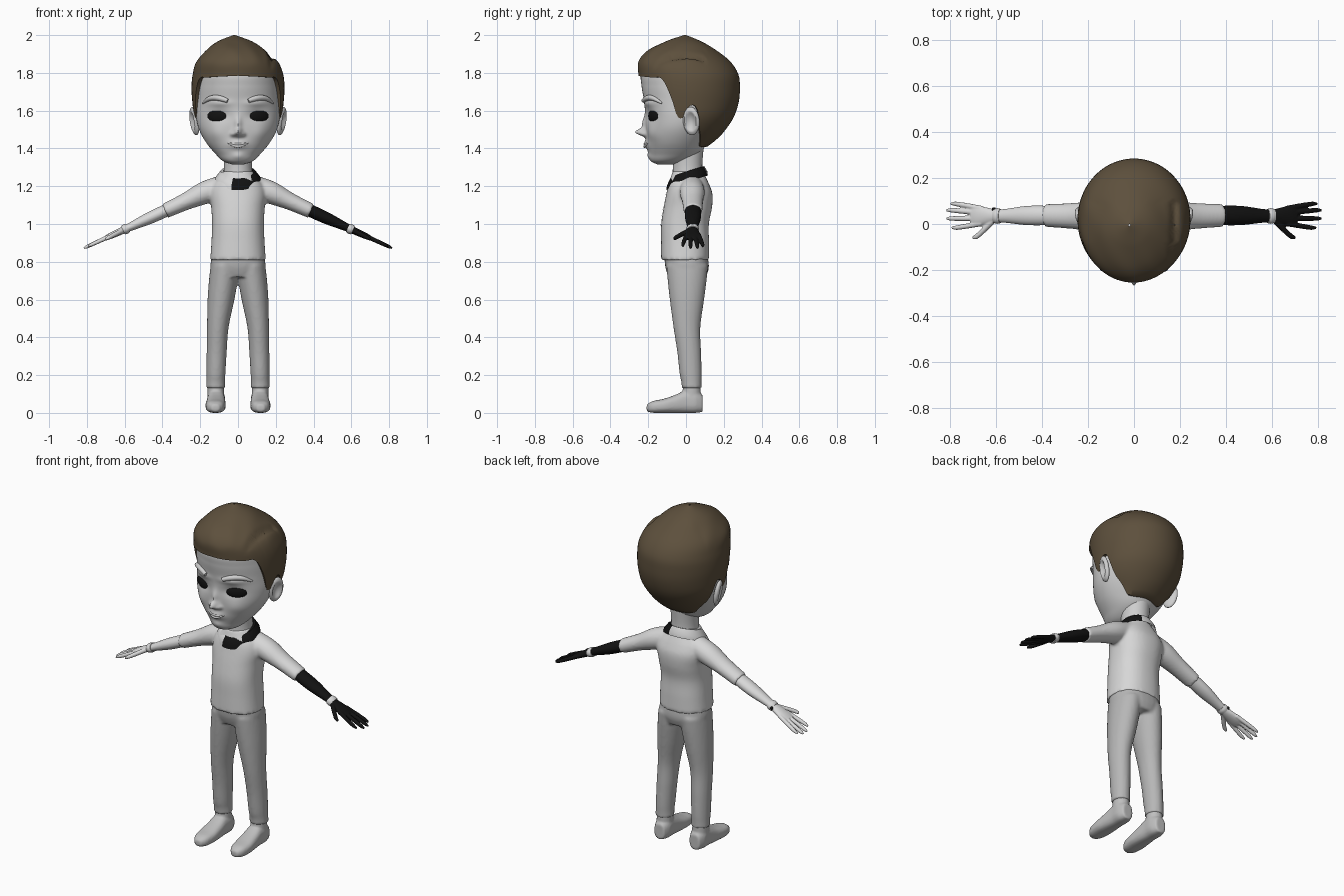
import bpy, bmesh, math
from mathutils import Vector, Matrix

if "Cube" in bpy.data.objects:
    bpy.data.objects.remove(bpy.data.objects["Cube"])


def material(name, r, g, b):
    m = bpy.data.materials.new(name)
    m.use_nodes = True
    m.diffuse_color = (r, g, b, 1)
    m.node_tree.nodes["Principled BSDF"].inputs["Base Color"].default_value = (r, g, b, 1)
    return m


SKIN = material("skin grey", .62, .62, .62)
ARM = material("arm pale grey", .7, .7, .7)
SHIRT = material("shirt pale grey", .68, .68, .68)
TROUSERS = material("trouser grey", .47, .47, .47)
SHOES = material("shoe grey", .52, .52, .52)
BLACK = material("black", .006, .006, .006)
HAIR = material("hair brown", .11, .08, .046)
X, Y, Z = Vector((1, 0, 0)), Vector((0, 1, 0)), Vector((0, 0, 1))


def interp(rows, s):
    """Smooth curve through rows whose first column is the key."""
    last = len(rows) - 1
    i = max(0, min(last - 1, sum(r[0] <= s for r in rows) - 1))
    o, p, q, n = rows[max(i - 1, 0)], rows[i], rows[i + 1], rows[min(i + 2, last)]
    h = q[0] - p[0]
    t = (s - p[0]) / h
    out = []
    for k in range(1, len(p)):
        m0 = (q[k] - o[k]) / (q[0] - o[0]) * h
        m1 = (n[k] - p[k]) / (n[0] - p[0]) * h
        out.append((2*t**3 - 3*t*t + 1) * p[k] + (t**3 - 2*t*t + t) * m0
                   + (3*t*t - 2*t**3) * q[k] + (t**3 - t*t) * m1)
    return out


def skin_rings(bm, rings, caps=True):
    loops = [[bm.verts.new(p) for p in ring] for ring in rings]
    n = len(loops[0])
    for a, b in zip(loops, loops[1:]):
        for i in range(n):
            j = (i + 1) % n
            bm.faces.new((a[i], a[j], b[j], b[i]))
    if caps:
        bm.faces.new(loops[0])
        bm.faces.new(loops[-1])


def tube(bm, rows, origin=Vector(), u=X, v=Y, w=Z, n=32, steps=16, power=2):
    """Rows: distance along w, offsets along u and v, radii along u and v."""
    def sup(c):
        return math.copysign(abs(c) ** (2 / power), c)
    rings = []
    for k in range(steps + 1):
        s = rows[0][0] + (rows[-1][0] - rows[0][0]) * k / steps
        ou, ov, a, b = interp(rows, s)
        rings.append([origin + w * s + u * (ou + a * sup(math.cos(t))) + v * (ov + b * sup(math.sin(t)))
                      for t in (2 * math.pi * i / n for i in range(n))])
    skin_rings(bm, rings)


def finish(name, bm, mats, voxel=0, smooth=3):
    bmesh.ops.recalc_face_normals(bm, faces=bm.faces)
    me = bpy.data.meshes.new(name)
    bm.to_mesh(me)
    bm.free()
    ob = bpy.data.objects.new(name, me)
    bpy.context.collection.objects.link(ob)
    for m in mats:
        me.materials.append(m)
    bpy.ops.object.select_all(action='DESELECT')
    ob.select_set(True)
    bpy.context.view_layer.objects.active = ob
    bpy.ops.object.shade_smooth_by_angle(angle=.8)
    if voxel:
        r = ob.modifiers.new("blend", 'REMESH')
        r.mode, r.voxel_size, r.use_smooth_shade = 'VOXEL', voxel, True
        f = ob.modifiers.new("soften", 'SMOOTH')
        f.factor, f.iterations = .5, smooth
    return ob


def ball(name, mat, place):
    bm = bmesh.new()
    bmesh.ops.create_uvsphere(bm, u_segments=32, v_segments=20, radius=1, matrix=place)
    return finish(name, bm, [mat])


def stroke(name, mat, pts, depth):
    """Tapered rounded stroke through points (x, y, z, thickness)."""
    cu = bpy.data.curves.new(name, 'CURVE')
    cu.dimensions, cu.bevel_depth, cu.use_fill_caps = '3D', depth, True
    sp = cu.splines.new('NURBS')
    sp.points.add(len(pts) - 1)
    sp.use_endpoint_u, sp.order_u = True, 3
    for p, (x, y, z, r) in zip(sp.points, pts):
        p.co, p.radius = (x, y, z, 1), r
    cu.materials.append(mat)
    bpy.context.collection.objects.link(bpy.data.objects.new(name, cu))


# Head: rows are height, half width, front y, back y
HEAD = [(1.315, .03, -.15, -.05), (1.33, .075, -.182, .0), (1.37, .118, -.195, .07),
        (1.43, .168, -.207, .11), (1.5, .206, -.213, .15), (1.57, .222, -.215, .19),
        (1.65, .222, -.222, .22), (1.73, .217, -.235, .23), (1.8, .205, -.235, .22),
        (1.88, .16, -.17, .15), (1.93, .05, -.06, .06)]
# Face relief: x, z, push, spread in x, spread in z
RELIEF = [(0, 1.485, -.052, .02, .02), (0, 1.53, -.018, .018, .04), (.027, 1.475, -.018, .013, .012),
          (.1, 1.575, .014, .05, .03), (.1, 1.64, -.01, .06, .018), (0, 1.42, -.016, .045, .024),
          (0, 1.36, -.01, .035, .02), (.12, 1.48, -.008, .045, .04)]


def relief(x, z):
    return sum(d * math.exp(-((abs(x) - px) / sx) ** 2 - ((z - pz) / sz) ** 2)
               for px, pz, d, sx, sz in RELIEF)


def face_y(x, z):
    a, yf, yb = interp(HEAD, z)
    c = math.sqrt(max(0, 1 - (x / a) ** 2))
    return (yf + yb) / 2 - (yb - yf) / 2 * c + min(1, 2 * c) * relief(x, z)


bm = bmesh.new()
rings = []
for k in range(101):
    z = 1.315 + .615 * k / 100
    a, yf, yb = interp(HEAD, z)
    ring = []
    for i in range(160):
        t = 2 * math.pi * i / 160
        x, c = a * math.sin(t), math.cos(t)
        ring.append((x, face_y(x, z) if c > 0 else (yf + yb) / 2 - (yb - yf) / 2 * c, z))
    rings.append(ring)
skin_rings(bm, rings)
finish("head", bm, [SKIN])

bm = bmesh.new()
tube(bm, [(1.2, 0, .01, .085, .085), (1.3, 0, .008, .074, .078), (1.42, 0, .01, .08, .085)])
finish("neck", bm, [SKIN])

# Hair: a shell from the hairline (degrees from the front, height) up to the crown
HAIRLINE = [(0, 1.785), (45, 1.775), (58, 1.765), (68, 1.66), (73, 1.575), (82, 1.565), (88, 1.62),
            (97, 1.62), (105, 1.53), (116, 1.43), (130, 1.41), (180, 1.41)]
CROWN = [(1.4, .12, -.05, .1), (1.45, .155, -.12, .165), (1.5, .198, -.19, .21), (1.57, .23, -.215, .255),
         (1.65, .242, -.235, .28), (1.72, .246, -.245, .285), (1.79, .24, -.252, .278),
         (1.86, .215, -.25, .235), (1.92, .155, -.2, .16), (1.97, .085, -.1, .075), (2, .004, -.01, 0)]


def hair_point(deg, k, shrink=1):
    low = interp(HAIRLINE, min(deg, 360 - deg))[0]
    z = low + (2 - low) * math.sin(math.pi / 2 * k / 40)
    a, yf, yb = interp(CROWN, z)
    t = math.radians(deg)
    up = max(0, z - 1.8) / .2
    x = a * shrink * math.sin(t) - .02 * up
    y = (yf + yb) / 2 - (yb - yf) / 2 * shrink * math.cos(t)
    if y < .1 and up > 0:      # side parting and combed waves
        z -= min(1, 4 * up) * (.018 * math.exp(-((x - .175) / .014) ** 2)
                               + .004 * math.sin(50 * x + 30 * y) * (1 - up))
    return x, y, z


bm = bmesh.new()
skin_rings(bm, [[hair_point(3 * i, 0, .9) for i in range(120)]]
           + [[hair_point(3 * i, k) for i in range(120)] for k in range(41)], caps=False)
bmesh.ops.remove_doubles(bm, verts=bm.verts, dist=.0001)
finish("hair", bm, [HAIR])

# Mouth
for part, drop, size in (("upper_lip", .0, .8), ("lower_lip", -.014, 1)):
    stroke(part, SKIN, [(x, face_y(x, 1.42) + .001, 1.422 + drop * (1 - abs(x) / .06) + 3 * x * x, r * size)
                        for x, r in ((-.058, .3), (-.03, .8), (0, 1), (.03, .8), (.058, .3))], .008)

# Torso, sleeves and arms share one straight arm axis on each side
bm = bmesh.new()
tube(bm, [(.81, 0, -.005, .147, .127), (.9, 0, -.005, .141, .127), (1, 0, -.005, .137, .126),
          (1.09, 0, .01, .142, .128), (1.16, 0, .018, .15, .122), (1.21, 0, .015, .135, .108),
          (1.25, 0, .012, .1, .092), (1.28, 0, .01, .08, .08)], power=2.3, n=48, steps=30)
FINGERS = [(.068, .088, .765), (.048, .06, .785), (.024, .024, .785), (.002, -.016, .76)]
for side, word in ((1, "left"), (-1, "right")):
    frame = dict(origin=Vector((.1 * side, 0, 1.2)), u=Y,
                 v=Vector((.416 * side, 0, .909)), w=Vector((.909 * side, 0, -.416)))
    tube(bm, [(-.03, .03, -.01, .06, .06), (.08, .033, 0, .066, .06), (.19, .035, 0, .056, .046),
              (.315, .037, 0, .05, .039)], **frame)

    # Forearm, palm, fingers and thumb
    arm = bmesh.new()
    tube(arm, [(.27, .037, 0, .042, .033), (.4, .037, 0, .042, .032), (.54, .035, 0, .028, .02),
               (.6, .035, 0, .038, .018), (.645, .036, 0, .047, .015), (.67, .036, 0, .042, .011)],
         steps=30, **frame)
    for start, tip, end in FINGERS:
        tube(arm, [(.62, start, 0, .012, .012), (end - .02, tip, 0, .01, .01),
                   (end + .004, tip, 0, .005, .005)], n=16, **frame)
    tube(arm, [(.56, .02, 0, .018, .014), (.64, -.05, -.004, .014, .011),
               (.665, -.06, -.005, .007, .006)], n=16, **frame)
    finish(word + "_arm", arm, [BLACK if side > 0 else ARM], voxel=.004, smooth=2)

    band = bmesh.new()
    tube(band, [(.53, .035, 0, .031, .024), (.545, .035, 0, .034, .027), (.56, .035, 0, .031, .024)],
         steps=8, **frame)
    finish(word + "_wristband", band, [SHIRT])

    # Ear: dished ellipsoid leaning outward
    ear = bmesh.new()
    bmesh.ops.create_uvsphere(ear, u_segments=32, v_segments=24, radius=1)
    for v in ear.verts:
        if v.co.x > 0:
            v.co.x -= 1.2 * max(0, 1 - (v.co.y ** 2 + v.co.z ** 2) / .5)
    ear.transform(Matrix.Diagonal((side, 1, 1, 1)) @ Matrix.Translation((.231, .028, 1.545))
                  @ Matrix.Rotation(-.35, 4, 'Z') @ Matrix.Rotation(.16, 4, 'Y')
                  @ Matrix.Diagonal((.02, .046, .076, 1)))
    finish(word + "_ear", ear, [SKIN])

    # Eye and eyebrow
    ball(word + "_eye", BLACK, Matrix.Translation((.11 * side, face_y(.11, 1.572) + .007, 1.572))
         @ Matrix.Rotation(.47 * side, 4, 'Z') @ Matrix.Diagonal((.059, .02, .037, 1)))
    stroke(word + "_eyebrow", SKIN, [(x * side, face_y(x, z) - .006, z, r) for x, z, r in
           ((.055, 1.652, .8), (.09, 1.666, 1.1), (.135, 1.67, 1), (.165, 1.658, .8), (.186, 1.64, .35))], .014)

    # Shoe
    shoe = bmesh.new()
    tube(shoe, [(-.208, .12 * side, .026, .02, .018), (-.18, .12 * side, .031, .042, .03),
                (-.12, .119 * side, .037, .053, .037), (-.06, .117 * side, .047, .051, .047),
                (0, .116 * side, .06, .047, .06), (.05, .116 * side, .06, .047, .06),
                (.088, .116 * side, .05, .032, .045)], u=X, v=Z, w=Y, power=2.6, steps=30)
    tube(shoe, [(.05, .117 * side, .03, .045, .05), (.17, .117 * side, .03, .043, .046)])
    finish(word + "_shoe", shoe, [SHOES], voxel=.007, smooth=2)
shirt = finish("shirt", bm, [SHIRT], voxel=.009, smooth=4)
ball("wrist_stud", BLACK, Matrix.Translation((-.61, .064, .972)) @ Matrix.Scale(.009, 4))

# Trousers: hips and two legs
bm = bmesh.new()
tube(bm, [(.72, 0, .007, .125, .1), (.77, 0, .006, .146, .115), (.83, 0, 0, .138, .115)], power=2.3)
for side in (1, -1):
    tube(bm, [(.13, .118 * side, .03, .051, .053), (.16, .118 * side, .029, .049, .053),
              (.2, .117 * side, .025, .05, .058), (.32, .113 * side, .017, .053, .063),
              (.45, .107 * side, .005, .057, .071), (.6, .09 * side, .005, .071, .091),
              (.7, .078 * side, .006, .076, .103), (.78, .07 * side, .006, .075, .11)], steps=30)
finish("trousers", bm, [TROUSERS], voxel=.009, smooth=3)

# Button placket draped on the shirt front
bm = bmesh.new()
bmesh.ops.create_grid(bm, x_segments=2, y_segments=24, size=1, matrix=Matrix.Translation((0, -.14, 1))
                      @ Matrix.Rotation(math.pi / 2, 4, 'X') @ Matrix.Diagonal((.014, .175, 1, 1)))
placket = finish("placket", bm, [SHIRT])
drape = placket.modifiers.new("drape", 'SHRINKWRAP')
drape.target, drape.offset = shirt, .003

# Collar: sloping folded band, black on its left side
bm = bmesh.new()
rings = []
for rx, ry, z, slope in ((.124, .11, 1.222, .3), (.118, .107, 1.245, .3), (.092, .09, 1.278, .3),
                         (.078, .08, 1.278, .28), (.076, .078, 1.24, .3)):
    ring = []
    for i in range(64):
        t = 2 * math.pi * i / 64
        y = .006 - ry * math.cos(t)
        ring.append((rx * math.sin(t), y, z + slope * y - .012 * max(0, math.cos(t)) ** 4))
    rings.append(ring)
skin_rings(bm, rings, caps=False)
for f in bm.faces:
    c = f.calc_center_median()
    f.material_index = int(c.x > -.03 + .6 * max(0, c.y))
finish("collar", bm, [SHIRT, BLACK])
